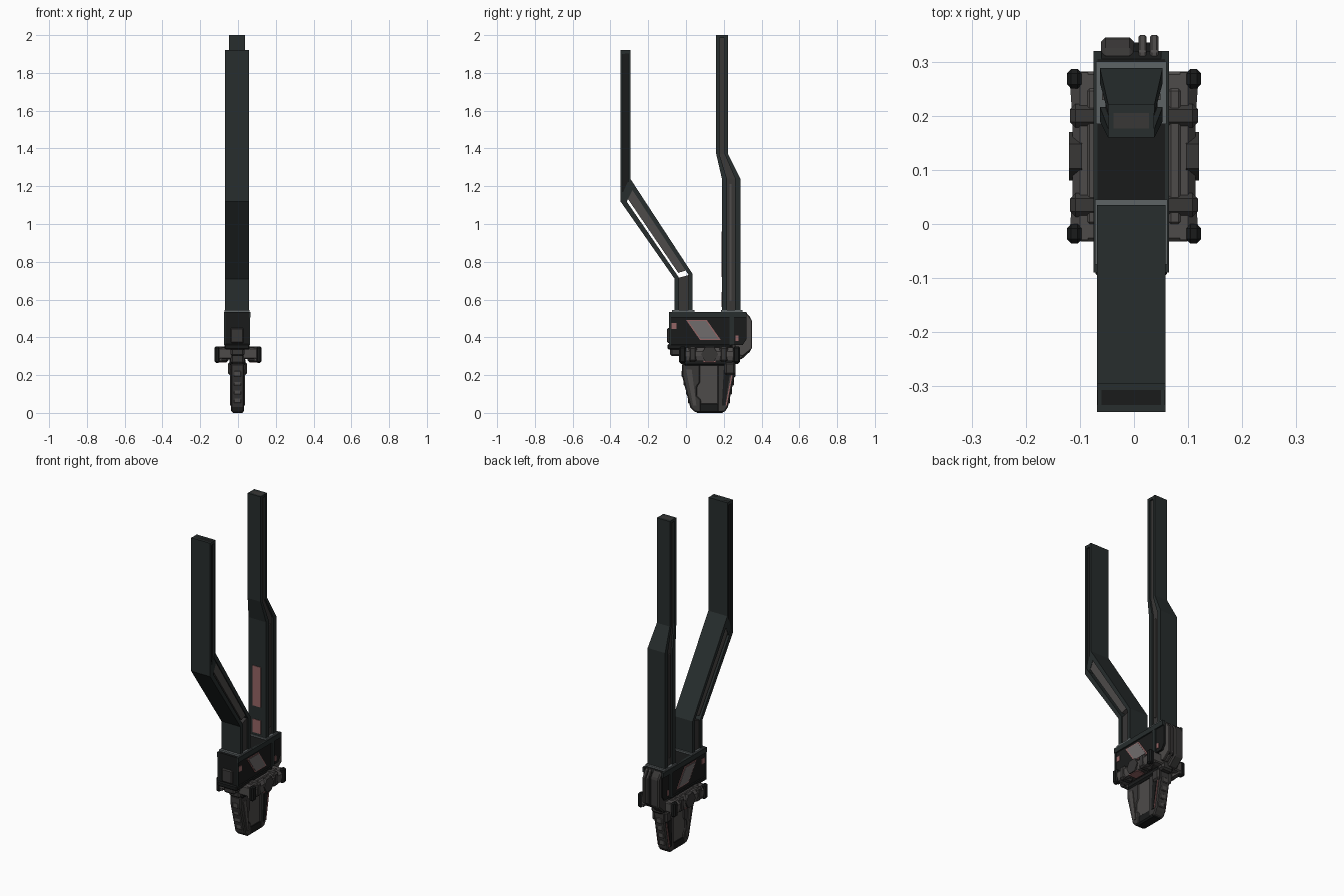
import bpy, bmesh
from math import radians, pi

if "Cube" in bpy.data.objects:
    bpy.data.objects.remove(bpy.data.objects["Cube"])

CX = -0.005  # the blade body sits slightly off centre


def material(name, rgb):
    m = bpy.data.materials.new(name)
    m.diffuse_color = (*rgb, 1)
    m.use_nodes = True
    m.node_tree.nodes["Principled BSDF"].inputs["Base Color"].default_value = m.diffuse_color
    return m


DARK = material("dark_steel", (0.02, 0.026, 0.026))
BLACK = material("black_steel", (0.01, 0.011, 0.011))
GREY = material("gunmetal", (0.075, 0.07, 0.068))
MID = material("mid_gunmetal", (0.04, 0.038, 0.037))
LIGHT = material("light_panel", (0.16, 0.15, 0.15))
EDGE = material("edge_steel", (0.11, 0.125, 0.13))
PINK = material("pink_panel", (0.3, 0.13, 0.13))


def finish(bm, name, mat, bevel=0.0):
    bmesh.ops.recalc_face_normals(bm, faces=bm.faces)
    me = bpy.data.meshes.new(name)
    bm.to_mesh(me)
    bm.free()
    ob = bpy.data.objects.new(name, me)
    bpy.context.collection.objects.link(ob)
    me.materials.append(mat)
    if bevel:
        b = ob.modifiers.new("chamfer", "BEVEL")
        b.width, b.segments, b.limit_method = bevel, 1, "ANGLE"
    return ob


def loft(name, rings, mat, bevel=0.0):
    """Solid through a list of rings with equal point counts."""
    bm = bmesh.new()
    vs = [[bm.verts.new(p) for p in r] for r in rings]
    n = len(vs[0])
    for a, b in zip(vs, vs[1:]):
        for i in range(n):
            bm.faces.new((a[i], a[(i + 1) % n], b[(i + 1) % n], b[i]))
    bm.faces.new(vs[0])
    bm.faces.new(vs[-1])
    return finish(bm, name, mat, bevel)


def prism(name, pts, x0, x1, mat, bevel=0.0):
    """Side-view (y, z) profile extruded along x."""
    return loft(name, [[(x, y, z) for y, z in pts] for x in (x0, x1)], mat, bevel)


def box(name, x0, x1, y0, y1, z0, z1, mat, bevel=0.0):
    return prism(name, [(y0, z0), (y1, z0), (y1, z1), (y0, z1)], x0, x1, mat, bevel)


def mix(p, q, t):
    return tuple(a + (b - a) * t for a, b in zip(p, q))


def strip(name, stations, f0, f1, mat, inset=0.0, bevel=0.0):
    """Part of a prong between depth fractions f0 and f1; station = front, back, half width."""
    rings = []
    for a, b, hw in stations:
        (ya, za), (yb, zb), w = mix(a, b, f0), mix(a, b, f1), hw - inset
        rings.append([(CX - w, ya, za), (CX + w, ya, za), (CX + w, yb, zb), (CX - w, yb, zb)])
    return loft(name, rings, mat, bevel)


def between(s, t, u):
    return (mix(s[0], t[0], u), mix(s[1], t[1], u), s[2] + (t[2] - s[2]) * u)


# front prong: two outer plates, recessed cores, slotted diagonal panel
F = [((-0.06, 0.52), (0.035, 0.52), 0.063), ((-0.06, 0.71), (0.035, 0.735), 0.063),
     ((-0.347, 1.12), (-0.295, 1.24), 0.063), ((-0.347, 1.92), (-0.295, 1.92), 0.063)]
strip("front_prong_front_plate", F, 0, 0.24, DARK)
strip("front_prong_back_plate", F, 0.78, 1, DARK)
strip("front_prong_lower_core", [F[0], F[1]], 0.2, 0.8, MID, 0.008)
strip("front_prong_upper_core", [between(F[1], F[2], 0.94), F[2], F[3]], 0.2, 0.8, BLACK, 0.008)
strip("front_prong_diagonal_panel", [between(F[1], F[2], 0.05), between(F[1], F[2], 0.95)],
      0.36, 0.79, GREY, 0.006)
strip("front_prong_cap", [between(F[2], F[3], 0.975), F[3]], 0.01, 0.99, DARK, 0.001)
strip("front_prong_knee", [between(F[1], F[2], 0.93), F[2], between(F[2], F[3], 0.02)],
      0.05, 0.95, DARK, 0.004)

# rear prong: wider base tapering to a narrow offset tip
B = [((0.19, 0.52), (0.288, 0.52), 0.058), ((0.19, 1.24), (0.288, 1.24), 0.058),
     ((0.16, 1.37), (0.222, 1.37), 0.043), ((0.16, 2.0), (0.222, 2.0), 0.043)]
strip("rear_prong_front_plate", B, 0, 0.27, DARK)
strip("rear_prong_back_plate", B, 0.72, 1, DARK)
strip("rear_prong_core", B, 0.2, 0.8, MID, 0.01)
strip("rear_prong_side_rail", [between(B[0], B[1], 0.1), between(B[0], B[1], 0.96)],
      0.4, 0.52, GREY, 0.004)
strip("rear_prong_cap", [between(B[2], B[3], 0.975), B[3]], 0.01, 0.99, DARK, 0.001)
for i, (z0, z1) in enumerate([(0.56, 0.64), (0.72, 0.96)]):
    box(f"rear_prong_pink_panel_{i}", -0.035, 0.02, 0.187, 0.192, z0, z1, PINK)

# body housing and collars around the prong roots
prism("housing", [(-0.09, 0.36), (0.3, 0.36), (0.32, 0.39), (0.32, 0.52), (0.305, 0.535), (-0.09, 0.535)],
      CX - 0.062, CX + 0.062, BLACK)
box("front_collar", CX - 0.067, CX + 0.067, -0.075, 0.045, 0.525, 0.545, EDGE)
box("rear_collar", CX - 0.065, CX + 0.065, 0.185, 0.3, 0.525, 0.545, EDGE)
box("housing_lower_lip", CX - 0.066, CX + 0.066, -0.098, 0.24, 0.335, 0.365, BLACK, 0.006)
box("housing_front_inset", -0.04, 0.03, -0.1, -0.085, 0.37, 0.45, MID, 0.006)

# housing sides: framed slanted window, trim and pink markers
para = [(0.0, 0.492), (0.11, 0.492), (0.185, 0.385), (0.075, 0.385)]
win = [(0.012, 0.486), (0.106, 0.486), (0.172, 0.391), (0.079, 0.391)]
for s, side in ((-1, "left"), (1, "right")):
    def bx(name, d0, d1, *r, **k):
        box(f"{side}_{name}", CX + s * d0, CX + s * d1, *r, **k)
    prism(f"{side}_window_frame", para, CX + s * 0.055, CX + s * 0.065, PINK)
    prism(f"{side}_window", win, CX + s * 0.055, CX + s * 0.067, LIGHT)
    bx("housing_top_rail", 0.055, 0.07, -0.09, 0.32, 0.505, 0.535, mat=DARK)
    bx("housing_front_trim", 0.055, 0.069, -0.09, -0.08, 0.36, 0.52, mat=DARK)
    bx("housing_rear_trim", 0.055, 0.069, 0.23, 0.255, 0.36, 0.52, mat=DARK)
    bx("front_marker", 0.055, 0.066, -0.077, -0.05, 0.445, 0.475, mat=PINK)
    bx("rear_marker", 0.055, 0.066, 0.262, 0.278, 0.38, 0.41, mat=PINK)

# rear block with twin rails
prism("rear_block", [(0.24, 0.3), (0.29, 0.28), (0.345, 0.33), (0.345, 0.5), (0.32, 0.53), (0.24, 0.53)],
      -0.061, 0.0, MID, 0.008)
for i, x in enumerate((0.008, 0.03)):
    prism(f"rear_rail_{i}", [(0.26, 0.31), (0.3, 0.3), (0.349, 0.34), (0.349, 0.49), (0.32, 0.53), (0.26, 0.53)],
          x, x + 0.015, GREY, 0.003)
box("rear_rail_web", 0.0, 0.042, 0.27, 0.335, 0.33, 0.5, BLACK)

# cross guard: centre plate, cross beams, side rails, end caps and hubs
box("guard_plate", -0.075, 0.075, -0.01, 0.26, 0.285, 0.335, MID, 0.01)
for y, nm in ((-0.032, "front"), (0.24, "rear")):
    box(f"guard_{nm}_beam", -0.105, 0.105, y, y + 0.042, 0.285, 0.345, GREY, 0.006)
    box(f"guard_{nm}_lock", -0.04, 0.035, y - 0.004, y + 0.046, 0.26, 0.37, MID, 0.01)
for s, side in ((-1, "left"), (1, "right")):
    box(f"{side}_guard_inner_bar", s * 0.064, s * 0.086, 0.0, 0.25, 0.29, 0.35, GREY, 0.004)
    # outer rail, sloped outwards and waisted at the middle
    rings = []
    for y, o in ((-0.03, 0.12), (0.05, 0.114), (0.2, 0.114), (0.28, 0.12)):
        rings.append([(s * 0.085, y, 0.275), (s * (o - 0.006), y, 0.275), (s * o, y, 0.30),
                      (s * o, y, 0.325), (s * 0.1, y, 0.345), (s * 0.085, y, 0.345)])
    loft(f"{side}_guard_outer_rail", rings, GREY)
    for y0, y1, nm in ((-0.036, 0.0, "front"), (0.25, 0.286, "rear")):
        box(f"{side}_guard_{nm}_cap", s * 0.096, s * 0.124, y0, y1, 0.265, 0.352, BLACK, 0.008)
    for y in (0.035, 0.2):
        box(f"{side}_guard_clamp", s * 0.05, s * 0.118, y - 0.022, y + 0.022, 0.27, 0.352, MID, 0.01)
    bpy.ops.mesh.primitive_cylinder_add(vertices=6, radius=0.045, depth=0.024,
                                        location=(s * 0.108, 0.125, 0.31), rotation=(0, pi / 2, 0))
    hub = bpy.context.object
    hub.name = f"{side}_guard_hub"
    hub.data.materials.append(MID)
    box(f"{side}_guard_pink_strip", s * 0.06, s * 0.112, 0.09, 0.16, 0.268, 0.274, PINK)

# grip: tapered front and rear posts around a flat centre panel
posts = {
    "front": [(-0.022, 0.26), (0.075, 0.26), (0.075, 0.16), (0.06, 0.14), (0.06, 0.09), (0.08, 0.07),
              (0.08, 0.005), (0.045, 0.005), (0.022, 0.03), (-0.022, 0.2)],
    "rear": [(0.165, 0.26), (0.26, 0.26), (0.258, 0.2), (0.222, 0.03), (0.205, 0.005), (0.165, 0.005)]}
for nm, pts in posts.items():
    prism(f"grip_{nm}_post", pts, -0.037, 0.032, MID, 0.006)
box("grip_centre_panel", -0.032, 0.027, 0.055, 0.175, 0.05, 0.29, GREY)
box("grip_base", -0.035, 0.03, 0.05, 0.2, 0.0, 0.055, BLACK, 0.008)
box("grip_neck", -0.045, 0.04, -0.015, 0.255, 0.25, 0.29, BLACK, 0.01)

# ribs and strips on the grip edges and sides
for i in range(4):
    t = 0.05 + i * 0.047
    yf, yr = 0.018 - (t - 0.03) * 0.24, 0.226 + (t - 0.03) * 0.2
    box(f"grip_front_rib_{i}", -0.022, 0.017, yf - 0.003, yf + 0.03, t, t + 0.033, GREY, 0.004)
    box(f"grip_rear_rib_{i}", -0.022, 0.017, yr - 0.03, yr + 0.004, t, t + 0.033, GREY, 0.004)
for s, side in ((-1, "left"), (1, "right")):
    x0, x1 = -0.0025 + s * 0.03, -0.0025 + s * 0.039
    prism(f"{side}_grip_front_strip", [(0.0, 0.23), (0.03, 0.23), (0.055, 0.04), (0.038, 0.04)], x0, x1, GREY)
    prism(f"{side}_grip_rear_strip", [(0.2, 0.23), (0.235, 0.23), (0.208, 0.04), (0.19, 0.04)], x0, x1, BLACK)
    prism(f"{side}_grip_pink_line", [(0.243, 0.22), (0.249, 0.22), (0.216, 0.04), (0.21, 0.04)], x0, x1, PINK)
    box(f"{side}_grip_shoulder", x0, -0.0025 + s * 0.05, 0.205, 0.262, 0.2, 0.27, MID, 0.01)

# front sight block above the guard
box("front_sight_block", -0.04, 0.035, -0.085, -0.02, 0.3, 0.345, MID, 0.01)
